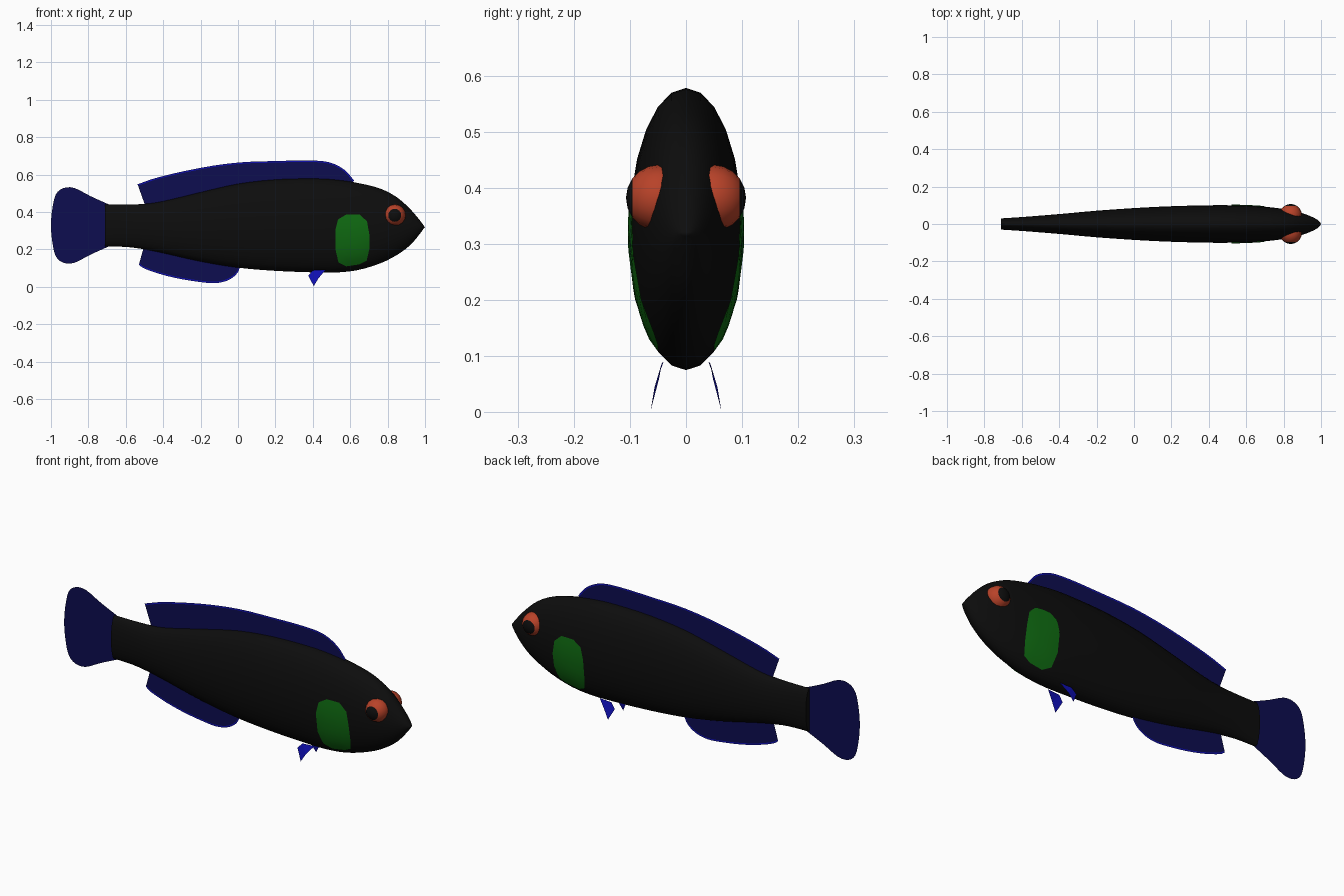
import bpy, bmesh, math
from mathutils import Vector, Matrix

if "Cube" in bpy.data.objects:
    bpy.data.objects.remove(bpy.data.objects["Cube"])


def material(name, rgb):
    m = bpy.data.materials.new(name)
    m.diffuse_color = (*rgb, 1)
    m.use_nodes = True
    m.node_tree.nodes["Principled BSDF"].inputs["Base Color"].default_value = m.diffuse_color
    return m


BLACK = material("black", (0.004, 0.004, 0.004))
NAVY = material("navy", (0.004, 0.004, 0.08))
BLUE = material("bright blue", (0.005, 0.005, 0.45))
GREEN = material("green", (0.005, 0.15, 0.006))
ORANGE = material("orange", (0.48, 0.055, 0.022))


def finish(bm, name, mats, smooth=True):
    me = bpy.data.meshes.new(name)
    bm.to_mesh(me)
    bm.free()
    for m in mats:
        me.materials.append(m)
    for p in me.polygons:
        p.use_smooth = smooth
    ob = bpy.data.objects.new(name, me)
    bpy.context.collection.objects.link(ob)
    return ob


def curve(points, steps):
    """Catmull-Rom curve through the points."""
    pts = [Vector(p) for p in points]
    pts = [2 * pts[0] - pts[1]] + pts + [2 * pts[-1] - pts[-2]]
    out = []
    for a, b, c, d in zip(pts, pts[1:], pts[2:], pts[3:]):
        for i in range(steps):
            t = i / steps
            out.append(0.5 * (2 * b + (c - a) * t + (2 * a - 5 * b + 4 * c - d) * t * t
                              + (3 * b - a - 3 * c + d) * t ** 3))
    return out + [pts[-2]]


# Body stations: x, top z, bottom z, half width
BODY = curve([
    (-0.71, 0.441, 0.215, 0.030), (-0.60, 0.440, 0.213, 0.037), (-0.50, 0.443, 0.200, 0.045),
    (-0.40, 0.457, 0.180, 0.053), (-0.20, 0.505, 0.135, 0.071), (0.00, 0.550, 0.102, 0.085),
    (0.20, 0.573, 0.085, 0.095), (0.40, 0.578, 0.077, 0.100), (0.52, 0.572, 0.076, 0.100),
    (0.64, 0.555, 0.089, 0.096), (0.76, 0.525, 0.125, 0.086), (0.85, 0.478, 0.170, 0.071),
    (0.92, 0.416, 0.222, 0.051), (0.97, 0.358, 0.280, 0.029), (0.995, 0.324, 0.314, 0.010)], 3)


def body_y(x, z):
    """Half width of the body at a side-view position."""
    for a, b in zip(BODY, BODY[1:]):
        if a[0] <= x <= b[0]:
            s = a.lerp(b, (x - a[0]) / (b[0] - a[0]))
            k = (z - (s[1] + s[2]) / 2) / ((s[1] - s[2]) / 2)
            return s[3] * math.sqrt(max(0, 1 - k * k))
    return 0


# Body: lofted ellipses
SIDES = 24
bm = bmesh.new()
rings = []
for x, top, bot, w in BODY:
    rings.append([bm.verts.new((x, w * math.sin(a), (top + bot) / 2 + (top - bot) / 2 * math.cos(a)))
                  for a in (2 * math.pi * i / SIDES for i in range(SIDES))])
for r, s in zip(rings, rings[1:]):
    for i in range(SIDES):
        j = (i + 1) % SIDES
        bm.faces.new((r[i], r[j], s[j], s[i]))
tail_cap = bm.faces.new(rings[0])
nose = bm.verts.new((1.0, 0, 0.319))
for i in range(SIDES):
    bm.faces.new((rings[-1][i], rings[-1][(i + 1) % SIDES], nose))
bmesh.ops.recalc_face_normals(bm, faces=bm.faces)
body = finish(bm, "body", [BLACK])
bpy.context.view_layer.objects.active = body
body.select_set(True)
bpy.ops.object.shade_smooth_by_angle(angle=math.radians(50))


# Middle fins: sheets between an outer edge and a hidden base line
def fin(name, outer, base, rim=0.0, steps=3):
    bm = bmesh.new()
    rows = []
    for (xo, zo), (xb, zb) in zip(curve(outer, steps), curve(base, steps)):
        o, b = Vector((xo, 0, zo)), Vector((xb, 0, zb))
        cut = o.lerp(b, min(0.4, rim / (o - b).length)) if rim else o.lerp(b, 0.3)
        rows.append([bm.verts.new(p) for p in (o, cut, b)])
    for r, s in zip(rows, rows[1:]):
        for k in range(2):
            f = bm.faces.new((r[k], r[k + 1], s[k + 1], s[k]))
            f.material_index = 1 if rim and k == 0 else 0
    bmesh.ops.recalc_face_normals(bm, faces=bm.faces)
    return finish(bm, name, [NAVY, BLUE], False)


fin("dorsal_fin",
    [(-0.537, 0.548), (-0.42, 0.587), (-0.205, 0.635), (0, 0.664), (0.2, 0.672),
     (0.38, 0.675), (0.49, 0.665), (0.57, 0.625), (0.62, 0.568)],
    [(-0.495, 0.430), (-0.40, 0.43), (-0.2, 0.47), (0, 0.52), (0.2, 0.54),
     (0.36, 0.54), (0.46, 0.54), (0.53, 0.53), (0.58, 0.52)], 0.008)
fin("anal_fin",
    [(-0.53, 0.118), (-0.5, 0.097), (-0.41, 0.066), (-0.31, 0.042), (-0.2, 0.025),
     (-0.125, 0.019), (-0.06, 0.032), (-0.01, 0.065), (0.014, 0.11)],
    [(-0.50, 0.225), (-0.47, 0.22), (-0.4, 0.21), (-0.31, 0.19), (-0.2, 0.165),
     (-0.13, 0.15), (-0.08, 0.14), (-0.04, 0.14), (0, 0.13)], 0.008)
half = [(-0.69, 0.112), (-0.79, 0.157), (-0.875, 0.200), (-0.935, 0.199), (-0.975, 0.163), (-0.994, 0.08)]
fin("tail_fin",
    [(x, 0.328 + h) for x, h in half] + [(-1.0, 0.328)] + [(x, 0.328 - h) for x, h in half[::-1]],
    [(-0.69, 0.328 + 0.11 * (1 - i / 6)) for i in range(13)])

# Paired parts on both sides
PECTORAL = [(0.52, 0.30), (0.535, 0.36), (0.58, 0.387), (0.65, 0.386), (0.69, 0.35), (0.702, 0.28),
            (0.702, 0.20), (0.688, 0.14), (0.65, 0.12), (0.58, 0.109), (0.537, 0.13), (0.521, 0.20)]
PELVIC = [(0.468, 0.040, 0.090), (0.43, 0.056, 0.045), (0.405, 0.063, 0.003),
          (0.376, 0.048, 0.060), (0.40, 0.043, 0.088)]
for side, word in ((-1, "near"), (1, "far")):
    # Pectoral fin: plate lying just above the body surface
    bm = bmesh.new()
    cx, cz = 0.612, 0.25
    loops = []
    for t in (1, 0.8, 0.6, 0.4, 0.2):
        ring = []
        for x, z in PECTORAL:
            px, pz = cx + (x - cx) * t, cz + (z - cz) * t
            ring.append(bm.verts.new((px, side * (body_y(px, pz) + 0.004), pz)))
        loops.append(ring)
    n = len(PECTORAL)
    for r, s in zip(loops, loops[1:]):
        for i in range(n):
            bm.faces.new((r[i], r[(i + 1) % n], s[(i + 1) % n], s[i]))
    bm.faces.new(loops[-1])
    bmesh.ops.recalc_face_normals(bm, faces=bm.faces)
    if sum(f.normal.y * side for f in bm.faces) < 0:
        bmesh.ops.reverse_faces(bm, faces=bm.faces)
    finish(bm, word + "_pectoral_fin", [GREEN])

    # Pelvic fin: small splayed blade
    bm = bmesh.new()
    v = [bm.verts.new((x, side * y, z)) for x, y, z in PELVIC]
    for tri in ((0, 1, 4), (1, 3, 4), (1, 2, 3)):
        bm.faces.new([v[i] for i in tri])
    bmesh.ops.recalc_face_normals(bm, faces=bm.faces)
    if sum(f.normal.y * side for f in bm.faces) < 0:
        bmesh.ops.reverse_faces(bm, faces=bm.faces)
    finish(bm, word + "_pelvic_fin", [BLUE], False)

    # Eye: sphere with its pole sideways and a dark pupil cap
    bm = bmesh.new()
    bmesh.ops.create_uvsphere(bm, u_segments=16, v_segments=10, radius=0.059,
                              matrix=Matrix.Rotation(math.pi / 2, 4, 'X'))
    for f in bm.faces:
        if f.calc_center_median().y * side > 0.048:
            f.material_index = 1
    bmesh.ops.translate(bm, verts=bm.verts, vec=(0.838, side * 0.048, 0.382))
    finish(bm, word + "_eye", [ORANGE, BLACK])
